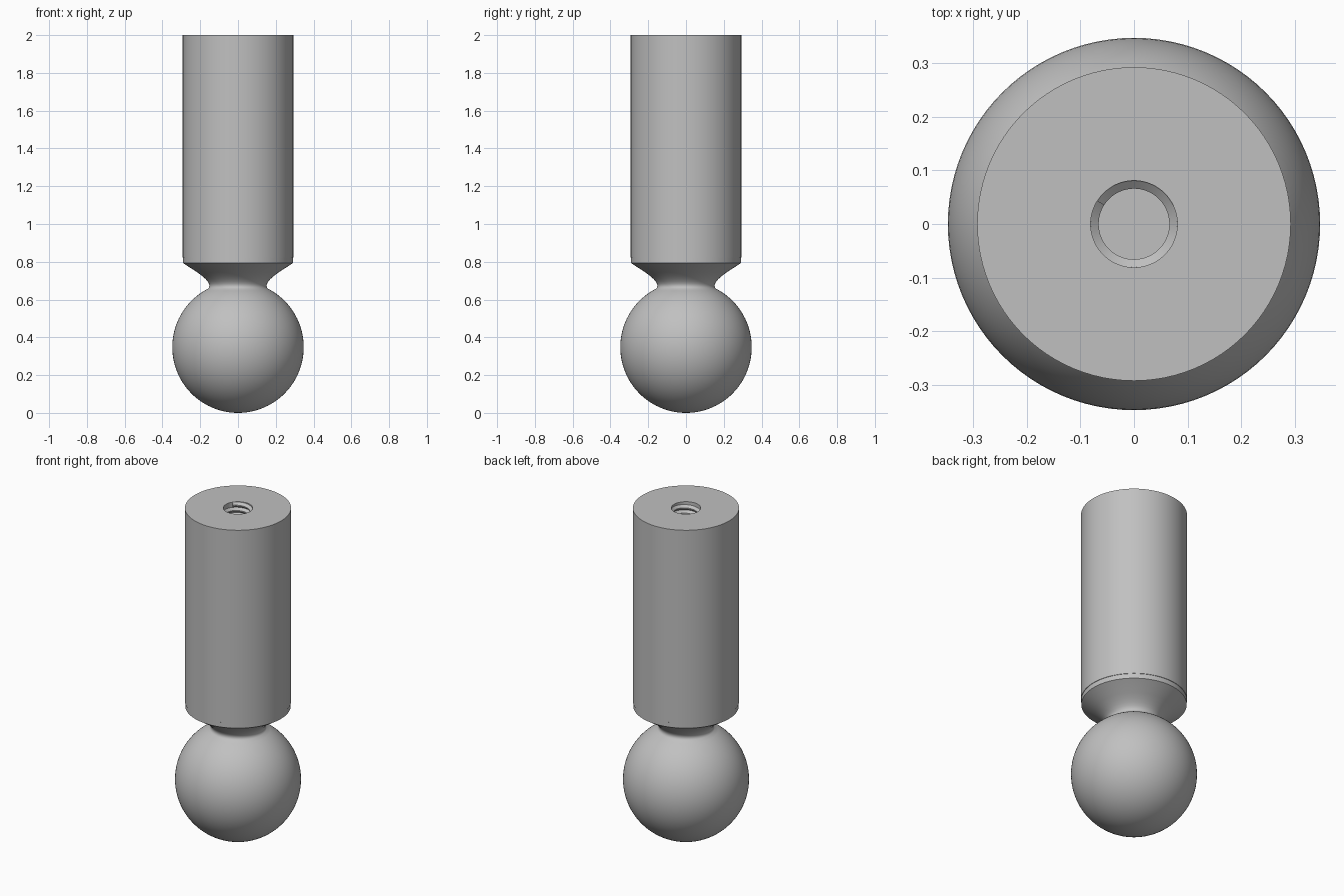
import bpy, bmesh, math

if "Cube" in bpy.data.objects:
    bpy.data.objects.remove(bpy.data.objects["Cube"], do_unlink=True)

metal = bpy.data.materials.new("grey metal")
metal.use_nodes = True
colour = (0.53, 0.53, 0.53, 1)
metal.diffuse_color = colour
metal.node_tree.nodes["Principled BSDF"].inputs["Base Color"].default_value = colour

SEGMENTS = 96
BALL_R = 0.348
BODY_R = 0.293
TOP = 2.0
MAJOR, MINOR = 0.081, 0.066
PITCH, TURNS = 0.032, 18


def finish(name, bm, angle=35):
    mesh = bpy.data.meshes.new(name)
    bm.to_mesh(mesh)
    bm.free()
    mesh.materials.append(metal)
    obj = bpy.data.objects.new(name, mesh)
    bpy.context.collection.objects.link(obj)
    bpy.ops.object.select_all(action="DESELECT")
    obj.select_set(True)
    bpy.context.view_layer.objects.active = obj
    bpy.ops.object.shade_smooth_by_angle(angle=math.radians(angle))
    return obj


def lathe(name, profile, angle=35):
    """Spin an upward (radius, height) profile around the z axis."""
    bm = bmesh.new()
    verts = [bm.verts.new((r, 0, z)) for r, z in profile]
    edges = [bm.edges.new(pair) for pair in zip(verts, verts[1:])]
    bmesh.ops.spin(bm, geom=verts + edges, cent=(0, 0, 0), axis=(0, 0, 1),
                   angle=math.tau, steps=SEGMENTS, use_duplicate=False)
    bmesh.ops.remove_doubles(bm, verts=bm.verts, dist=1e-5)
    bm.normal_update()
    # Turn each face outwards along the profile
    side = sum(f.normal.x * f.calc_center_median().x
               + f.normal.y * f.calc_center_median().y for f in bm.faces)
    if side < 0:
        bmesh.ops.reverse_faces(bm, faces=bm.faces)
    return finish(name, bm, angle)


# Ball, joined to the neck by a small fillet and a concave flare
neck_angle = math.asin(0.158 / BALL_R)
steps = 40
ball = [(BALL_R * math.sin(a), BALL_R - BALL_R * math.cos(a))
        for a in ((math.pi - neck_angle) * i / steps for i in range(steps + 1))]
flare = [(0.153, 0.665), (0.151, 0.673), (0.153, 0.683), (0.160, 0.695),
         (0.172, 0.709), (0.190, 0.725), (0.215, 0.744), (BODY_R - 0.002, 0.793)]
lathe("ball_and_neck", ball + flare)

# Collar ring below the shank, very slightly narrower
lathe("collar", [(BODY_R - 0.002, 0.793), (BODY_R - 0.002, 0.822), (BODY_R, 0.823)], 20)

# Cylindrical shank with a hole in its top face
lathe("shank", [(BODY_R, 0.823), (BODY_R, TOP), (MAJOR, TOP)])

# Threaded hole: a sheared grid whose rows follow a right-hand helix
bm = bmesh.new()
section = [(0.0, MAJOR), (0.4, MINOR), (0.6, MINOR)]
rows = [(turn + p, r) for turn in range(TURNS) for p, r in section] + [(TURNS, MAJOR)]
start = math.radians(148)
floor_z = TOP - PITCH * (TURNS + 1)
columns = []
for i in range(SEGMENTS + 1):
    t = i / SEGMENTS
    a = start - math.tau * t
    heights = [(TOP, MAJOR)] + [(TOP - PITCH * (t + p), r) for p, r in rows] + [(floor_z, MAJOR)]
    columns.append([bm.verts.new((r * math.cos(a), r * math.sin(a), z)) for z, r in heights])
for left, right in zip(columns, columns[1:]):
    for j in range(len(left) - 1):
        bm.faces.new((left[j], right[j], right[j + 1], left[j + 1]))
# Flat ends where the thread starts and stops
bm.faces.new(columns[0][1:5])
bm.faces.new(columns[-1][-5:-1])
# Hole floor
bm.faces.new([c[-1] for c in columns[:-1]])
bmesh.ops.remove_doubles(bm, verts=bm.verts, dist=1e-5)
bmesh.ops.dissolve_degenerate(bm, dist=1e-6, edges=bm.edges)
bm.normal_update()
# Face the walls towards the axis and the floor upwards
flip = []
for f in bm.faces:
    c = f.calc_center_median()
    if len(f.verts) > 20:
        if f.normal.z < 0:
            flip.append(f)
    elif f.normal.x * c.x + f.normal.y * c.y > 0:
        flip.append(f)
bmesh.ops.reverse_faces(bm, faces=flip)
finish("threaded_hole", bm, 30)
